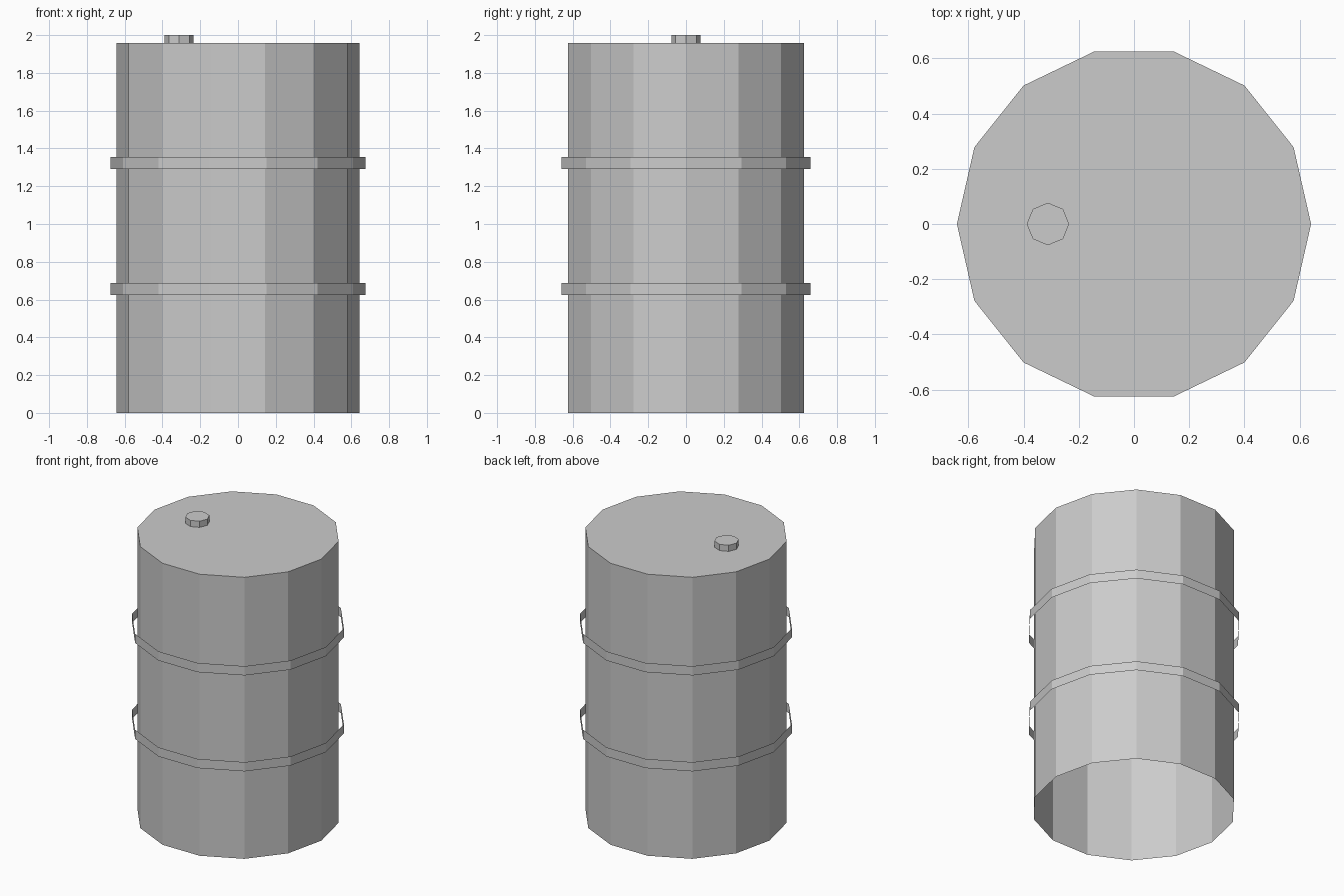
import bpy, bmesh
from math import cos, sin, tau

if "Cube" in bpy.data.objects:
    bpy.data.objects.remove(bpy.data.objects["Cube"])


def tube(name, sides, radius, z0, z1, x=0.0, lid=False):
    """Flat-sided open tube, optionally closed at the top."""
    bm = bmesh.new()
    lower, upper = [
        [bm.verts.new((x + radius * cos(tau * i / sides), radius * sin(tau * i / sides), z))
         for i in range(sides)]
        for z in (z0, z1)]
    for i in range(sides):
        j = (i + 1) % sides
        bm.faces.new((lower[i], lower[j], upper[j], upper[i]))
    if lid:
        bm.faces.new(upper)
    mesh = bpy.data.meshes.new(name)
    bm.to_mesh(mesh)
    bm.free()
    obj = bpy.data.objects.new(name, mesh)
    bpy.context.collection.objects.link(obj)
    return obj


# Barrel body: closed top, open underneath
tube("barrel_body", 14, 0.642, 0.0, 1.957, lid=True)

# Two thin hoops standing clear of the wall
for name, z in (("lower_hoop", 0.624), ("upper_hoop", 1.291)):
    tube(name, 14, 0.676, z, z + 0.064)

# Filler cap on the lid
tube("filler_cap", 8, 0.077, 1.957, 2.0, x=-0.312, lid=True)
